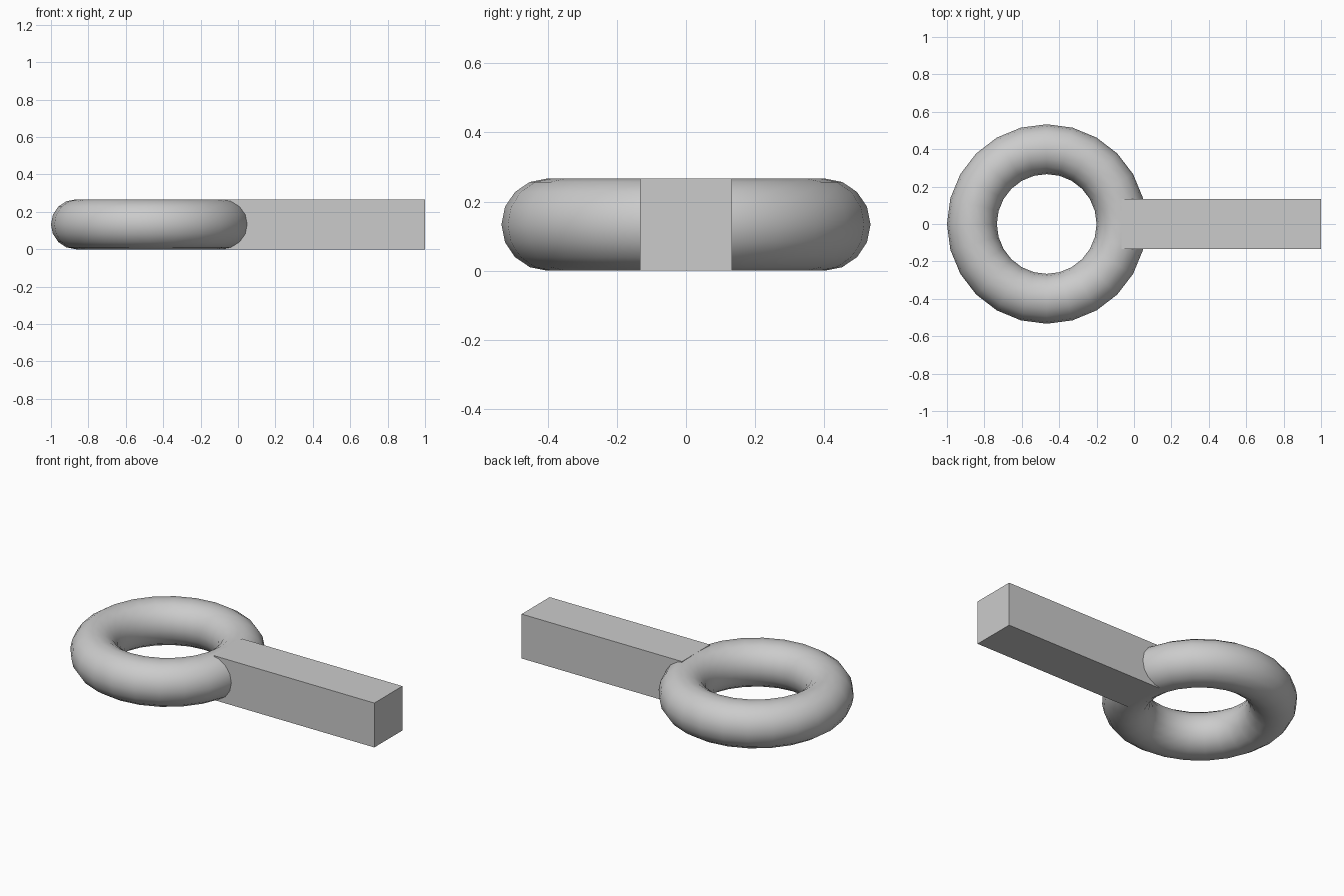
import bpy
import math

cube = bpy.data.objects.get("Cube")
if cube:
    bpy.data.objects.remove(cube, do_unlink=True)

U = 2 / 15          # tube radius; every other size is a multiple of it
RING_X = -1 + 4 * U

grey = bpy.data.materials.new("plain_grey")
grey.use_nodes = True
colour = (0.6, 0.6, 0.6, 1)
grey.diffuse_color = colour
grey.node_tree.nodes["Principled BSDF"].inputs["Base Color"].default_value = colour


def finish(name):
    obj = bpy.context.object
    obj.name = obj.data.name = name
    obj.data.materials.append(grey)
    return obj


# Ring handle, smooth shaded
bpy.ops.mesh.primitive_torus_add(
    major_segments=24, minor_segments=16, major_radius=3 * U,
    minor_radius=U, location=(RING_X, 0, U))
finish("ring")
bpy.ops.object.shade_smooth_by_angle(angle=math.radians(40))

# Square bar, starting at the middle of the ring's tube
bar_start = RING_X + 3 * U
bpy.ops.mesh.primitive_cube_add(size=1, location=((bar_start + 1) / 2, 0, U))
bar = finish("bar")
bar.scale = (1 - bar_start, 2 * U, 2 * U)
bpy.ops.object.transform_apply(location=False, rotation=False, scale=True)
